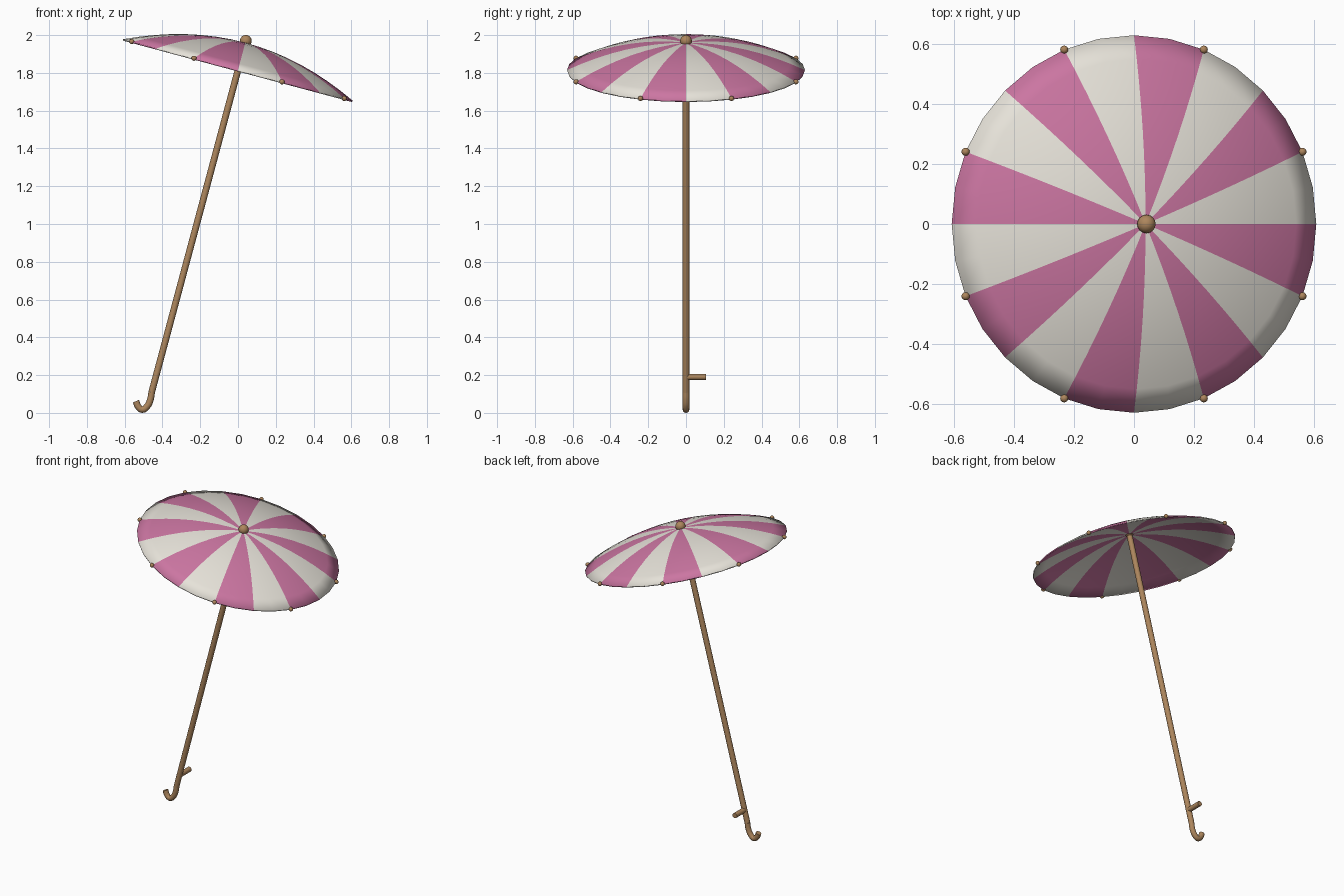
import bpy, bmesh, math
from mathutils import Vector, Matrix

if "Cube" in bpy.data.objects:
    bpy.data.objects.remove(bpy.data.objects["Cube"])

TILT = math.radians(15)
R, H = 0.63, 0.15
# local space: z along the pole, origin at the centre of the canopy rim
FRAME = Matrix.Translation((0, 0, 1.815)) @ Matrix.Rotation(TILT, 4, 'Y')


def material(name, rgb):
    m = bpy.data.materials.new(name)
    m.diffuse_color = (*rgb, 1)
    m.use_nodes = True
    m.node_tree.nodes["Principled BSDF"].inputs["Base Color"].default_value = m.diffuse_color
    return m


wood = material("wood", (0.42, 0.24, 0.11))
cream = material("cream", (0.80, 0.77, 0.70))
pink = material("pink", (0.60, 0.18, 0.36))


def finish(ob, name, mats=()):
    ob.name = name
    for m in mats:
        ob.data.materials.append(m)
    bpy.ops.object.select_all(action='DESELECT')
    ob.select_set(True)
    bpy.context.view_layer.objects.active = ob
    bpy.ops.object.shade_smooth_by_angle(angle=math.radians(40))
    return ob


def rod(name, a, b, r):
    a, b = Vector(a), Vector(b)
    bpy.ops.mesh.primitive_cylinder_add(vertices=16, radius=r, depth=(b - a).length, location=(a + b) / 2)
    ob = bpy.context.object
    ob.rotation_euler = (b - a).to_track_quat('Z', 'Y').to_euler()
    return finish(ob, name, [wood])


def ball(name, p, r):
    bpy.ops.mesh.primitive_uv_sphere_add(segments=16, ring_count=10, radius=r, location=FRAME @ Vector(p))
    bpy.context.object.rotation_euler = (0, TILT, 0)
    return finish(bpy.context.object, name, [wood])


# striped canopy: shallow dome, 32 sides, two sides per stripe
SIDES, RINGS = 32, 8
bm = bmesh.new()
apex = bm.verts.new((0, 0, H))
rings = []
for j in range(1, RINGS + 1):
    t = j / RINGS
    rings.append([bm.verts.new((R * t * math.cos(a), R * t * math.sin(a), H * (1 - t * t)))
                  for a in (2 * math.pi * i / SIDES for i in range(SIDES))])
for i in range(SIDES):
    k = (i + 1) % SIDES
    faces = [bm.faces.new((apex, rings[0][i], rings[0][k]))]
    for p, q in zip(rings, rings[1:]):
        faces.append(bm.faces.new((p[i], q[i], q[k], p[k])))
    for f in faces:
        f.material_index = (i // 2) % 2
mesh = bpy.data.meshes.new("canopy")
bm.to_mesh(mesh)
bm.free()
canopy = bpy.data.objects.new("canopy", mesh)
bpy.context.collection.objects.link(canopy)
canopy.matrix_world = FRAME
finish(canopy, "canopy", [cream, pink])
cloth = canopy.modifiers.new("cloth", 'SOLIDIFY')
cloth.thickness = 0.008
cloth.offset = -1

# finial on top and rib tips around the rim
ball("finial", (0, 0, 0.16), 0.031)
for i in range(8):
    a = math.radians(22.5 + 45 * i)
    ball(f"rib_tip_{i + 1}", (R * math.cos(a), R * math.sin(a), 0), 0.0135)

# pole and side peg
foot = FRAME @ Vector((0, 0, -1.765))
rod("pole", foot, FRAME @ Vector((0, 0, H)), 0.0175)
peg = FRAME @ Vector((0, 0, -1.682))
rod("side_peg", peg, peg + Vector((0, 0.105, 0)), 0.0165)

# hooked handle swept along a smooth path
path = [(foot.x, foot.z), (-0.464, 0.070), (-0.480, 0.036), (-0.506, 0.0175), (-0.527, 0.031), (-0.540, 0.062)]
curve = bpy.data.curves.new("hook", 'CURVE')
curve.dimensions = '3D'
curve.bevel_depth = 0.0175
curve.bevel_resolution = 4
curve.resolution_u = 4
curve.use_fill_caps = True
spline = curve.splines.new('BEZIER')
spline.bezier_points.add(len(path) - 1)
for bp, (x, z) in zip(spline.bezier_points, path):
    bp.co = (x, 0, z)
    bp.handle_left_type = bp.handle_right_type = 'AUTO'
hook = bpy.data.objects.new("hook_handle", curve)
bpy.context.collection.objects.link(hook)
bpy.ops.object.select_all(action='DESELECT')
hook.select_set(True)
bpy.context.view_layer.objects.active = hook
bpy.ops.object.convert(target='MESH')
finish(bpy.context.object, "hook_handle", [wood])
